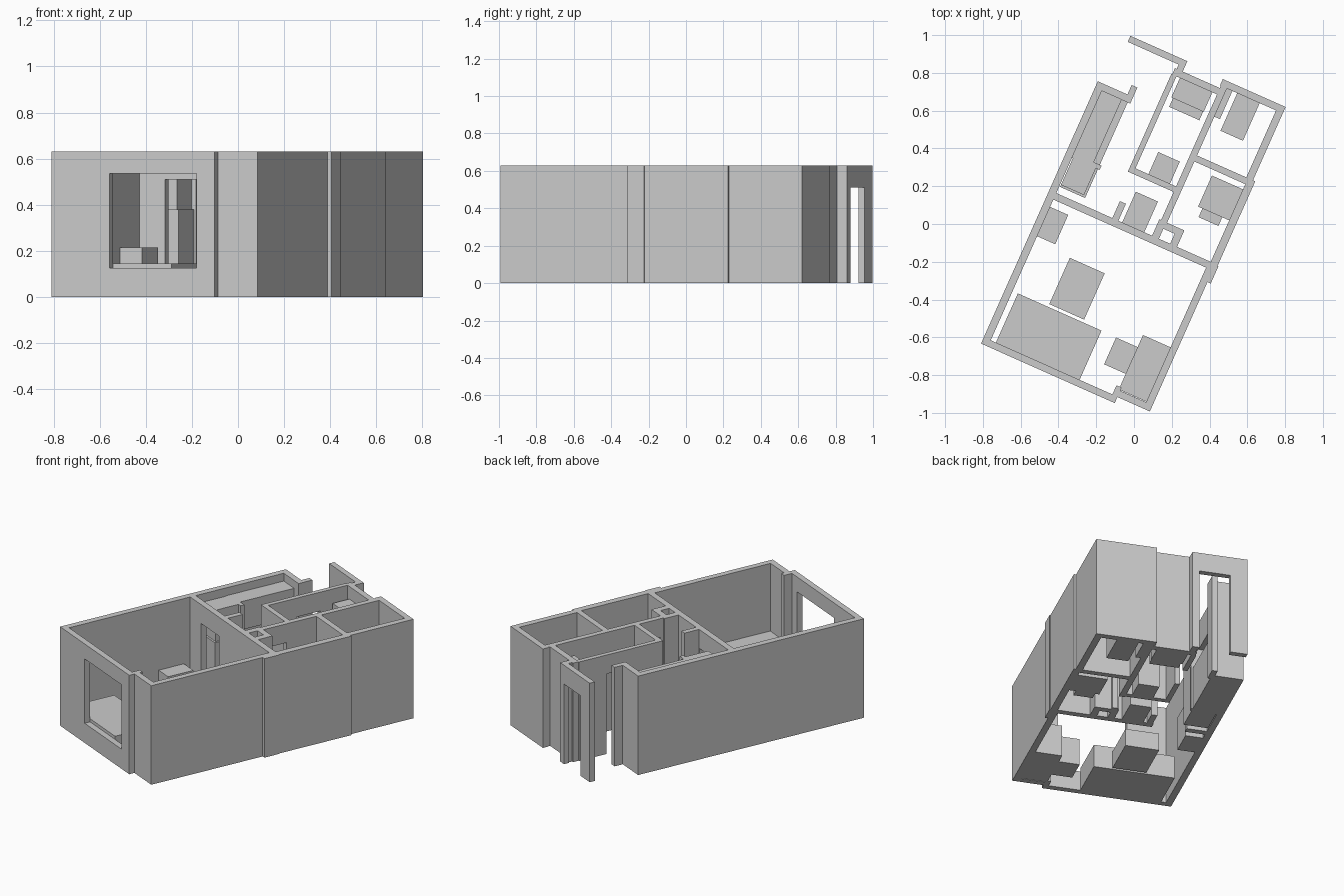
import bpy, bmesh, math
from mathutils import Matrix

H = 0.63          # wall height
DOOR = 0.51       # door head height
PLAN = Matrix.Translation((-0.81, -0.633, 0)) @ Matrix.Rotation(math.radians(-24), 4, 'Z')


def make(name, blocks):
    """One object from blocks (u0, u1, v0, v1, z0, z1) given in the plan's own axes."""
    bm = bmesh.new()
    for u0, u1, v0, v1, z0, z1 in blocks:
        m = Matrix.Translation(((u0 + u1) / 2, (v0 + v1) / 2, (z0 + z1) / 2))
        m = m @ Matrix.Diagonal((u1 - u0, v1 - v0, z1 - z0, 1))
        bmesh.ops.create_cube(bm, size=1, matrix=PLAN @ m)
    me = bpy.data.meshes.new(name)
    bm.to_mesh(me)
    bm.free()
    ob = bpy.data.objects.new(name, me)
    bpy.context.collection.objects.link(ob)
    return ob


def wall(name, u0, u1, v0, v1):
    make(name, [(u0, u1, v0, v1, 0, H)])


def open_wall(name, u0, u1, v0, v1, a, b, sill=0, head=DOOR):
    """Wall with an opening from a to b along its longer direction."""
    if u1 - u0 > v1 - v0:
        piece = lambda s, e, z0, z1: (s, e, v0, v1, z0, z1)
        start, end = u0, u1
    else:
        piece = lambda s, e, z0, z1: (u0, u1, s, e, z0, z1)
        start, end = v0, v1
    blocks = [piece(start, a, 0, H), piece(b, end, 0, H), piece(a, b, head, H)]
    if sill:
        blocks.append(piece(a, b, 0, sill))
    make(name, blocks)


def furniture(name, u0, u1, v0, v1, h, z0=0):
    make(name, [(u0, u1, v0, v1, z0, h)])


# outer walls
open_wall("front_window_wall", 0, 0.775, 0, 0.037, 0.275, 0.69, 0.125, 0.535)
wall("front_jog", 0.745, 0.775, 0.037, 0.09)
wall("front_right_wall", 0.775, 0.963, 0.035, 0.072)
wall("left_wall", 0, 0.04, 0.037, 1.52)
wall("right_wall_front", 0.925, 0.963, 0.072, 0.88)
wall("right_wall_pier", 0.963, 0.982, 0.785, 0.885)
wall("right_wall_middle", 0.935, 0.977, 0.88, 1.375)
wall("right_wall_back", 0.925, 0.964, 1.375, 1.80)
wall("back_right_wall", 0.60, 0.925, 1.763, 1.80)
wall("back_middle_wall", 0.345, 0.605, 1.713, 1.75)
wall("back_jog", 0.355, 0.39, 1.75, 1.775)
open_wall("entry_wall", 0.06, 0.39, 1.775, 1.81, 0.162, 0.348)
wall("back_left_wall", 0.04, 0.205, 1.482, 1.52)
wall("back_left_stub", 0.172, 0.205, 1.52, 1.575)

# inner walls
open_wall("living_room_wall", 0.04, 0.963, 0.852, 0.89, 0.16, 0.36)
wall("hall_stub", 0.365, 0.40, 0.89, 0.988)
open_wall("bath_side_wall", 0.34, 0.37, 1.148, 1.713, 1.37, 1.53)
wall("bath_front_wall", 0.37, 0.605, 1.148, 1.18)
open_wall("dividing_wall", 0.605, 0.64, 0.985, 1.763, 1.005, 1.14)
wall("bedroom_wall", 0.64, 0.935, 1.34, 1.375)
make("service_shaft", [(0.595, 0.635, 0.89, 0.985, 0, H), (0.70, 0.74, 0.89, 0.985, 0, H),
                       (0.635, 0.70, 0.948, 0.985, 0, H)])

# living room furniture
furniture("bed", 0.07, 0.555, 0.037, 0.322, 0.145)
furniture("low_table", 0.245, 0.447, 0.338, 0.606, 0.11)
furniture("side_cabinet", 0.04, 0.145, 0.64, 0.81, 0.215)
furniture("desk", 0.765, 0.925, 0.075, 0.39, 0.20)
furniture("desk_chair", 0.64, 0.765, 0.165, 0.32, 0.17)

# kitchen run along the left wall
furniture("kitchen_counter", 0.04, 0.19, 1.12, 1.482, 0.27)
furniture("upper_cabinets", 0.04, 0.155, 1.12, 1.482, 0.58, 0.40)
furniture("kitchen_panel", 0.04, 0.20, 1.095, 1.12, 0.58)
furniture("fridge_lower", 0.045, 0.19, 0.928, 1.095, 0.38)
furniture("fridge_upper", 0.045, 0.178, 0.94, 1.095, 0.58, 0.38)

# small room furniture
furniture("washing_machine", 0.422, 0.55, 0.89, 1.068, 0.24)
furniture("bath_stool", 0.445, 0.57, 1.18, 1.308, 0.20)
furniture("bath_cabinet", 0.39, 0.578, 1.60, 1.713, 0.55)
furniture("bath_basin", 0.40, 0.575, 1.55, 1.60, 0.28)
furniture("back_room_unit", 0.70, 0.83, 1.545, 1.763, 0.20)
furniture("back_room_shelf", 0.64, 0.672, 1.60, 1.763, 0.30)
furniture("study_table", 0.755, 0.935, 1.13, 1.31, 0.25)
furniture("study_chair", 0.78, 0.895, 1.08, 1.13, 0.20)
